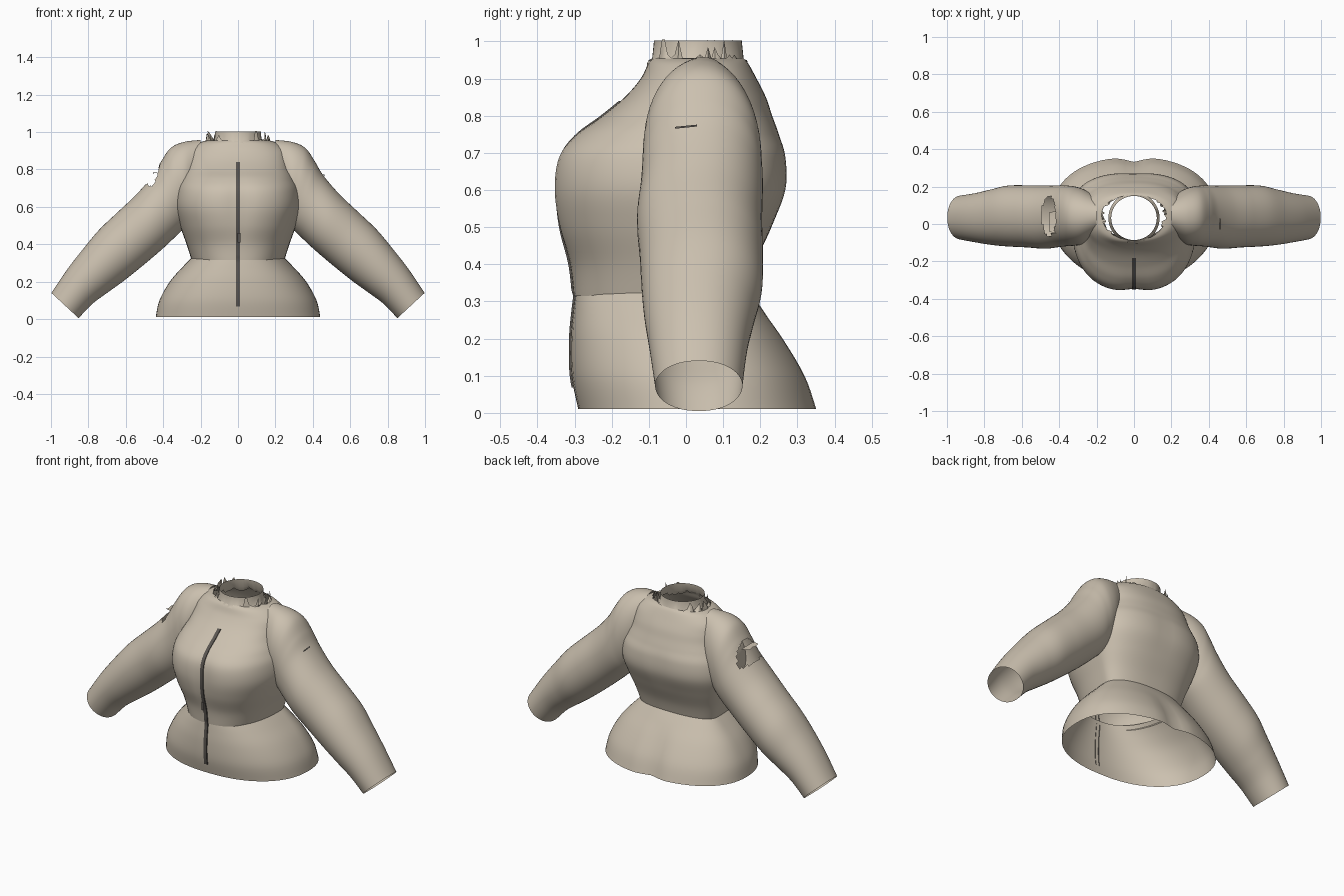
import bpy, bmesh, math, random
from mathutils import Vector

if "Cube" in bpy.data.objects:
    bpy.data.objects.remove(bpy.data.objects["Cube"])

random.seed(4)


def material(name, rgb):
    m = bpy.data.materials.new(name)
    m.diffuse_color = (*rgb, 1)
    m.use_nodes = True
    m.node_tree.nodes["Principled BSDF"].inputs["Base Color"].default_value = m.diffuse_color
    return m


CLOTH = material("beige cloth", (0.60, 0.53, 0.43))
DARK = material("dark zip", (0.10, 0.09, 0.08))


def sample(rows, t):
    """Smooth (Catmull-Rom) interpolation through the rows, t from 0 to 1."""
    n = len(rows) - 1
    i = min(int(t * n), n - 1)
    u = t * n - i
    a, b, c, d = (rows[max(0, min(n, k))] for k in (i - 1, i, i + 1, i + 2))
    return [0.5 * (2 * q + (r - p) * u + (2 * p - 5 * q + 4 * r - s) * u * u
                   + (3 * q - p - 3 * r + s) * u ** 3)
            for p, q, r, s in zip(a, b, c, d)]


def loft(name, rings, mat, closed=True, skip=None, angle=50):
    """Skin a list of rings, leaving both ends open."""
    bm = bmesh.new()
    vs = [[bm.verts.new(p) for p in ring] for ring in rings]
    n = len(rings[0])
    for lo, hi in zip(vs, vs[1:]):
        for k in range(n if closed else n - 1):
            quad = (lo[k], lo[(k + 1) % n], hi[(k + 1) % n], hi[k])
            mid = sum((v.co for v in quad), Vector()) / 4
            if not (skip and skip(mid)):
                bm.faces.new(quad)
    bmesh.ops.recalc_face_normals(bm, faces=bm.faces)
    loose = [v for v in bm.verts if not v.link_faces]
    bmesh.ops.delete(bm, geom=loose, context='VERTS')
    me = bpy.data.meshes.new(name)
    bm.to_mesh(me)
    bm.free()
    ob = bpy.data.objects.new(name, me)
    bpy.context.collection.objects.link(ob)
    me.materials.append(mat)
    bpy.ops.object.select_all(action='DESELECT')
    ob.select_set(True)
    bpy.context.view_layer.objects.active = ob
    bpy.ops.object.shade_smooth_by_angle(angle=math.radians(angle))
    return ob


def power(v, p):
    return math.copysign(abs(v) ** p, v)


def body_ring(row, n=72):
    """z, half width, front y, back y, squareness, front dent, back dent."""
    z, hw, yf, yb, p, df, db = row
    yc = 0.05
    ring = []
    for k in range(n):
        a = 2 * math.pi * k / n
        x = hw * power(math.cos(a), p)
        s = power(math.sin(a), p)
        groove = math.exp(-(x / 0.06) ** 2)
        y = yc + s * ((yb - yc) if s > 0 else (yc - yf))
        y += df * groove if s < 0 else -db * groove
        ring.append(Vector((x, y, z)))
    return ring


# Flared skirt below the waist
skirt_rows = [
    (0.01, 0.44, -0.29, 0.357, 0.88, 0, 0.025),
    (0.10, 0.42, -0.308, 0.325, 0.88, 0, 0.022),
    (0.20, 0.365, -0.31, 0.265, 0.88, 0, 0.012),
    (0.28, 0.295, -0.303, 0.205, 0.86, 0, 0),
    (0.34, 0.235, -0.295, 0.16, 0.85, 0, 0),
]
loft("skirt", [body_ring(sample(skirt_rows, t / 20)) for t in range(21)], CLOTH)

# Bodice with a full chest, rising to the neck opening
bodice_rows = [
    (0.315, 0.248, -0.302, 0.16, 0.84, 0, 0),
    (0.40, 0.275, -0.312, 0.185, 0.82, 0, 0),
    (0.50, 0.31, -0.345, 0.23, 0.80, 0.008, 0),
    (0.60, 0.335, -0.36, 0.27, 0.78, 0.014, 0.004),
    (0.69, 0.328, -0.347, 0.27, 0.78, 0.012, 0.004),
    (0.75, 0.305, -0.298, 0.25, 0.80, 0.006, 0),
    (0.80, 0.285, -0.225, 0.232, 0.82, 0, 0),
    (0.85, 0.275, -0.165, 0.215, 0.84, 0, 0),
    (0.90, 0.26, -0.122, 0.19, 0.86, 0, 0),
    (0.94, 0.215, -0.102, 0.168, 0.92, 0, 0),
    (0.955, 0.168, -0.09, 0.155, 1.0, 0, 0),
]
bodice_rings = [body_ring(sample(bodice_rows, t / 60)) for t in range(61)]
# Ragged edge around the sides of the neck opening
for v in bodice_rings[-1]:
    if abs(v.x) > 0.09:
        v.z += random.choice((0, 0, 0.01, 0.03, 0.05))
        v.x *= random.uniform(0.9, 1.06)
loft("bodice", bodice_rings, CLOTH)

# Stand-up collar
collar_rows = [(0.925, 0.137, 0.137), (0.955, 0.126, 0.123), (1.003, 0.122, 0.118)]
collar_rings = []
for i, (z, rx, ry) in enumerate(collar_rows):
    ring = []
    for k in range(48):
        a = 2 * math.pi * k / 48
        rag = random.uniform(0, 0.025) if i == 0 else 0
        ring.append(Vector((rx * math.cos(a), 0.032 + ry * math.sin(a), z + rag)))
    collar_rings.append(ring)
loft("collar", collar_rings, CLOTH)

# Sleeves: top x, top z, bottom x, bottom z, front y, back y
sleeve_rows = [
    (0.20, 0.958, 0.22, 0.62, -0.06, 0.15),
    (0.29, 0.947, 0.25, 0.55, -0.105, 0.185),
    (0.36, 0.915, 0.27, 0.51, -0.115, 0.20),
    (0.41, 0.845, 0.295, 0.48, -0.118, 0.205),
    (0.455, 0.77, 0.33, 0.445, -0.122, 0.207),
    (0.54, 0.67, 0.41, 0.37, -0.132, 0.205),
    (0.64, 0.575, 0.51, 0.285, -0.125, 0.207),
    (0.74, 0.48, 0.61, 0.205, -0.12, 0.205),
    (0.82, 0.385, 0.70, 0.14, -0.112, 0.185),
    (0.91, 0.27, 0.78, 0.08, -0.098, 0.165),
    (0.998, 0.14, 0.852, 0.005, -0.083, 0.152),
]


def sleeve_ring(row, side, n=56):
    tx, tz, bx, bz, y0, y1 = row
    ring = []
    for k in range(n):
        a = 2 * math.pi * k / n
        u = (1 + math.cos(a)) / 2
        y = (y0 + y1) / 2 + (y1 - y0) / 2 * power(math.sin(a), 0.93)
        ring.append(Vector((side * (bx + (tx - bx) * u), y, bz + (tz - bz) * u)))
    return ring


def torn_hole(m):
    """Oval tear on top of one upper sleeve."""
    return m.z > 0.66 and ((m.x + 0.455) / 0.037) ** 2 + ((m.y - 0.042) / 0.105) ** 2 < 1


for side, label in ((1, "left_sleeve"), (-1, "right_sleeve")):
    rings = [sleeve_ring(sample(sleeve_rows, t / 100), side) for t in range(101)]
    loft(label, rings, CLOTH, skip=torn_hole if side < 0 else None)

# Turned-up flap beside the tear
loft("torn_flap", [
    [Vector((-0.418, -0.05 + 0.03 * k, 0.83 - 0.045)) for k in range(5)],
    [Vector((-0.455, -0.04 + 0.025 * k, 0.785 - 0.006 * (k % 2))) for k in range(5)],
    [Vector((-0.487, -0.03 + 0.02 * k, 0.757 + 0.006 * (k % 2))) for k in range(5)],
][:2], CLOTH, closed=False)

# Small slit on the other sleeve
loft("sleeve_slit", [
    [Vector((0.459 + d, -0.03 + 0.02 * k, 0.768 - d + 0.002 * k)) for k in range(4)]
    for d in (-0.002, 0.003)], DARK, closed=False)

# Zip strip following the front of the body
zip_rings = []
for t in range(51):
    z = 0.068 + (0.84 - 0.068) * t / 50
    rows = skirt_rows if z < 0.32 else bodice_rows
    lo, hi = 0.0, 1.0
    for _ in range(25):
        mid = (lo + hi) / 2
        lo, hi = (mid, hi) if sample(rows, mid)[0] < z else (lo, mid)
    r = sample(rows, lo)
    y = r[2] + r[5]
    zip_rings.append([Vector((-0.012, y + 0.004, z)), Vector((-0.010, y - 0.005, z)),
                      Vector((0.010, y - 0.005, z)), Vector((0.012, y + 0.004, z))])
loft("zip", zip_rings, DARK, closed=False, angle=30)

# Zip pull
loft("zip_pull", [[Vector((x, -0.345, z)) for x in (-0.004, 0.014)]
                  for z in (0.41, 0.46)], DARK, closed=False)
